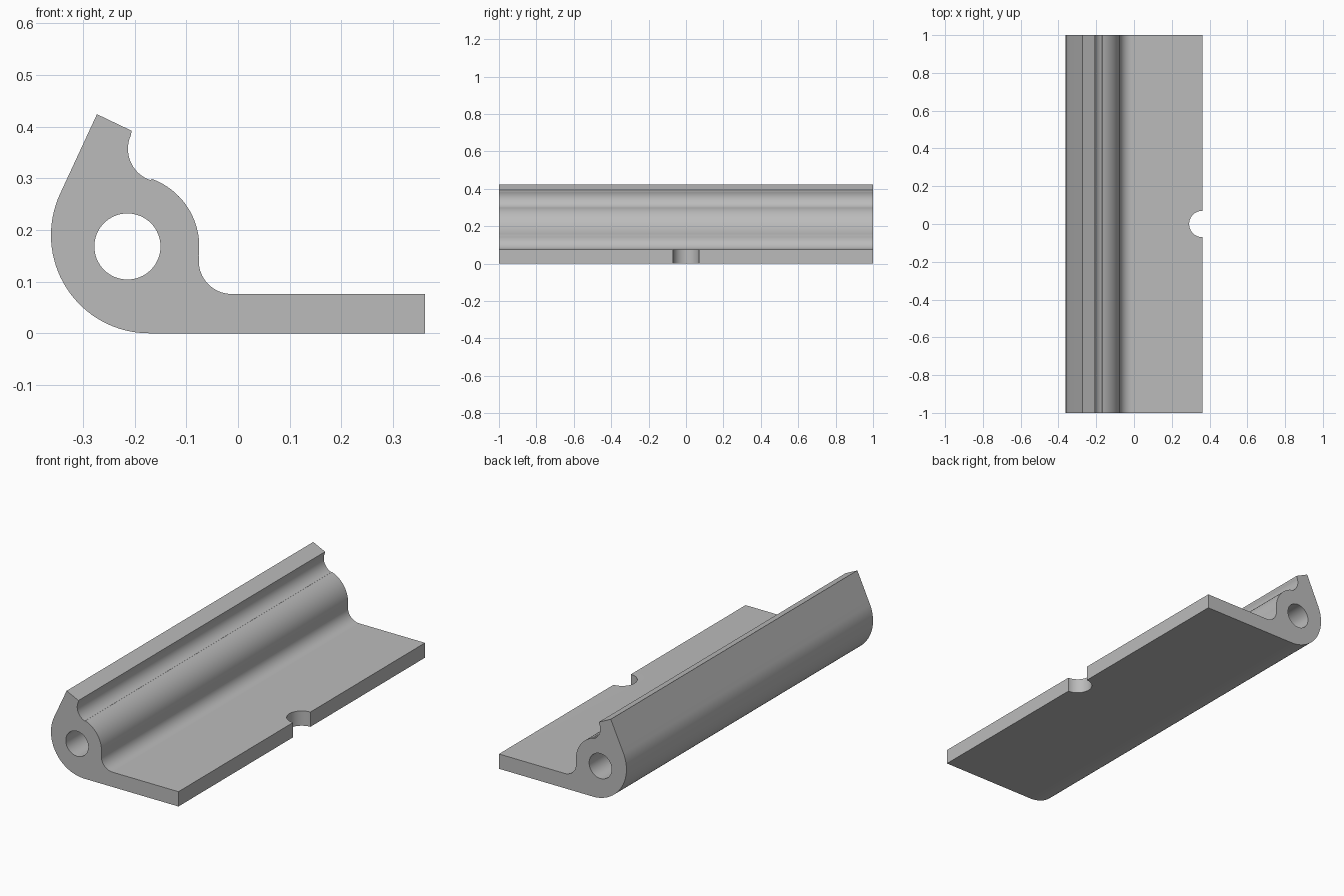
import bpy, bmesh
from math import cos, sin, radians, pi
from mathutils import Matrix

cube = bpy.data.objects.get("Cube")
if cube:
    bpy.data.objects.remove(cube, do_unlink=True)

grey = bpy.data.materials.new("plain grey")
grey.use_nodes = True
colour = (0.5, 0.5, 0.5, 1)
grey.diffuse_color = colour
grey.node_tree.nodes["Principled BSDF"].inputs["Base Color"].default_value = colour


def arc(cx, cz, r, start, end, steps):
    """Points along an arc in the x-z plane, angles in degrees."""
    angles = [radians(start + (end - start) * i / steps) for i in range(steps + 1)]
    return [(cx + r * cos(a), cz + r * sin(a)) for a in angles]


def make_object(name, bm):
    bmesh.ops.recalc_face_normals(bm, faces=bm.faces[:])
    mesh = bpy.data.meshes.new(name)
    bm.to_mesh(mesh)
    bm.free()
    mesh.materials.append(grey)
    obj = bpy.data.objects.new(name, mesh)
    bpy.context.collection.objects.link(obj)
    return obj


def cylinder(name, r, depth, matrix):
    bm = bmesh.new()
    bmesh.ops.create_cone(bm, cap_ends=True, segments=64, radius1=r, radius2=r,
                          depth=depth, matrix=matrix)
    return make_object(name, bm)


# Hinge section: base plate, rounded back, slanted lip and barrel with fillets
HALF, EDGE, THICK = 1.0, 0.362, 0.076
HUB_X, HUB_Z = -0.214, 0.168
profile = [(EDGE, THICK), (EDGE, 0)]
profile += arc(-0.172, 0.19, 0.19, 270, 155, 32)          # rounded back
profile += [(-0.273, 0.424), (-0.206, 0.392)]             # lip
profile += arc(-0.149, 0.357, 0.064, 155, 251, 20)        # upper fillet
profile += arc(HUB_X, HUB_Z, 0.139, 70, -7, 24)           # barrel
profile += arc(-0.012, THICK + 0.064, 0.064, 173, 270, 20)  # lower fillet

bm = bmesh.new()
face = bm.faces.new([bm.verts.new((x, -HALF, z)) for x, z in profile])
side = bmesh.ops.extrude_face_region(bm, geom=[face])["geom"]
bmesh.ops.translate(bm, vec=(0, 2 * HALF, 0),
                    verts=[v for v in side if isinstance(v, bmesh.types.BMVert)])
hinge = make_object("hinge_leaf", bm)

# Pin hole through the barrel and half-round notch in the plate edge
pin = cylinder("pin_hole_cutter", 0.064, 3,
               Matrix.Translation((HUB_X, 0, HUB_Z)) @ Matrix.Rotation(pi / 2, 4, "X"))
notch = cylinder("notch_cutter", 0.07, 0.5, Matrix.Translation((EDGE, 0, 0)))
for cutter in (pin, notch):
    mod = hinge.modifiers.new(cutter.name, "BOOLEAN")
    mod.operation = "DIFFERENCE"
    mod.solver = "EXACT"
    mod.object = cutter

bpy.ops.object.select_all(action="DESELECT")
hinge.select_set(True)
bpy.context.view_layer.objects.active = hinge
for mod in list(hinge.modifiers):
    bpy.ops.object.modifier_apply(modifier=mod.name)
for cutter in (pin, notch):
    bpy.data.objects.remove(cutter, do_unlink=True)
bpy.ops.object.shade_smooth_by_angle(angle=radians(25))
